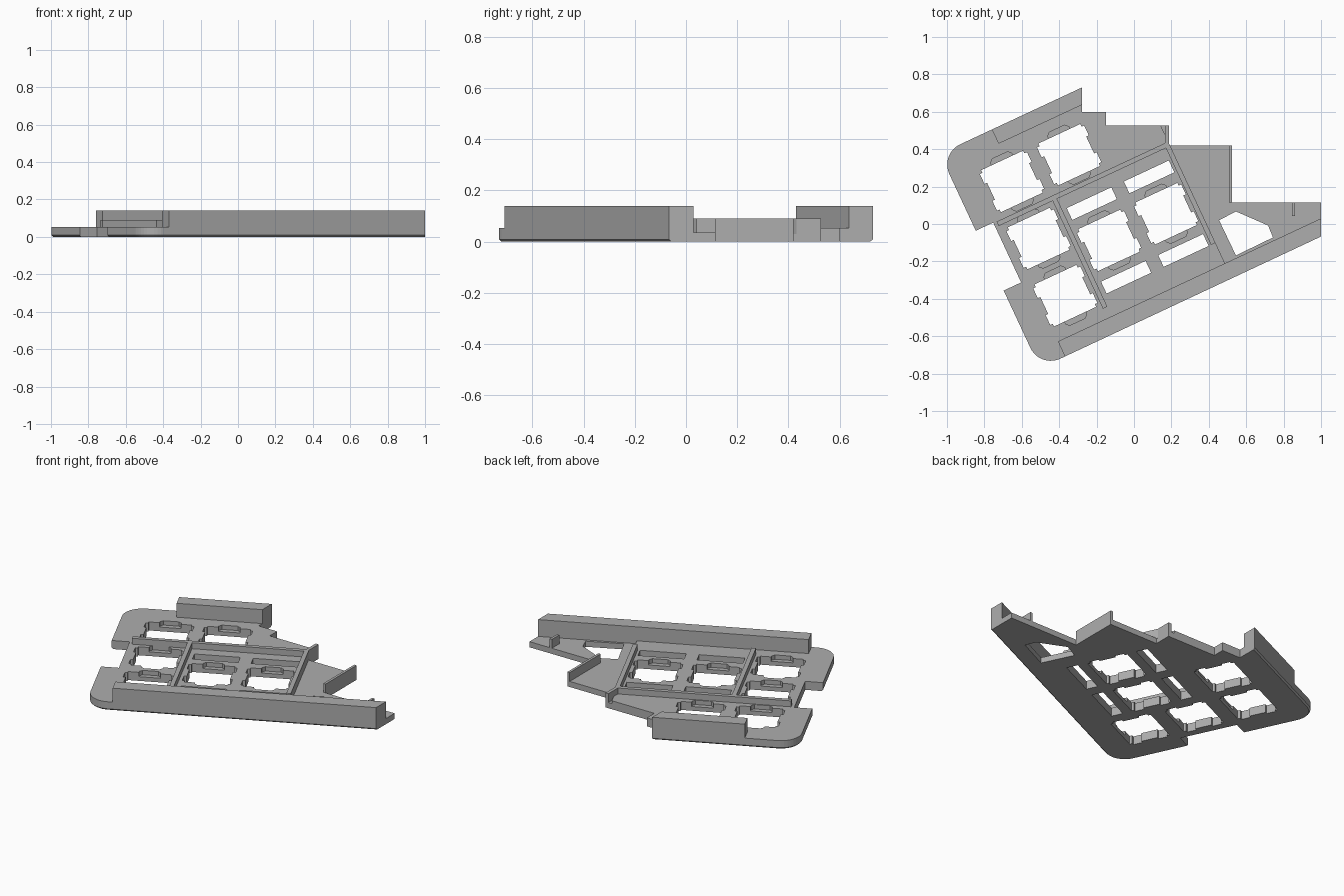
import bpy, bmesh, math

if "Cube" in bpy.data.objects:
    bpy.data.objects.remove(bpy.data.objects["Cube"])

ANG = math.radians(25)
C, S = math.cos(ANG), math.sin(ANG)
PLATE, THIN, RIB, RAIL = 0.053, 0.035, 0.09, 0.14

grey = bpy.data.materials.new("plain grey")
grey.diffuse_color = (0.42, 0.42, 0.42, 1)
grey.use_nodes = True
grey.node_tree.nodes["Principled BSDF"].inputs["Base Color"].default_value = grey.diffuse_color


def P(u, v):
    """Tilted key-grid coordinates to world x, y."""
    return (C * u - S * v, S * u + C * v)


def local(x, y):
    return (C * x + S * y, -S * x + C * y)


def rect(u0, u1, v0, v1):
    return [P(u0, v0), P(u1, v0), P(u1, v1), P(u0, v1)]


def prisms(name, shapes, z0, z1):
    """Extrude one or several outlines into a single object."""
    bm = bmesh.new()
    for pts in shapes:
        f = bm.faces.new([bm.verts.new((x, y, z0)) for x, y in pts])
        r = bmesh.ops.extrude_face_region(bm, geom=[f])
        for v in r["geom"]:
            if isinstance(v, bmesh.types.BMVert):
                v.co.z = z1
    bmesh.ops.recalc_face_normals(bm, faces=bm.faces)
    me = bpy.data.meshes.new(name)
    bm.to_mesh(me)
    bm.free()
    me.materials.append(grey)
    ob = bpy.data.objects.new(name, me)
    bpy.context.collection.objects.link(ob)
    return ob


def cut(target, shapes, z0, z1):
    cutter = prisms("cutter", shapes, z0, z1)
    cutter.hide_render = True
    m = target.modifiers.new("cut", 'BOOLEAN')
    m.operation, m.solver, m.object = 'DIFFERENCE', 'EXACT', cutter
    bpy.context.view_layer.objects.active = target
    bpy.ops.object.modifier_apply(modifier=m.name)
    bpy.data.objects.remove(cutter)


def arc(u, v, r, a0, a1, n=10):
    return [P(u + r * math.cos(math.radians(a0 + (a1 - a0) * i / n)),
              v + r * math.sin(math.radians(a0 + (a1 - a0) * i / n))) for i in range(n + 1)]


# Base plate: stepped right side, rounded left corners, notch in the left edge
outline = [(-0.278, 0.73), (-0.278, 0.60), (-0.15, 0.60), (-0.15, 0.527),
           (0.187, 0.527), (0.187, 0.42), (0.524, 0.42), (0.524, 0.115),
           (1.0, 0.115), (1.0, -0.067)]
outline += arc(-0.662, -0.366, 0.12, 270, 180)
outline += [P(-0.782, -0.028), P(-0.679, -0.028), P(-0.679, 0.325), P(-0.782, 0.325)]
outline += arc(-0.662, 0.659, 0.12, 180, 90)
plate = prisms("base_plate", [outline], 0, PLATE)

# Small chamfer along the outer bottom edges
bm = bmesh.new()
bm.from_mesh(plate.data)
edges = []
for e in bm.edges:
    a, b = e.verts
    if a.co.z < 0.001 and b.co.z < 0.001:
        (ua, va), (ub, vb) = local(a.co.x, a.co.y), local(b.co.x, b.co.y)
        if (va < -0.47 and vb < -0.47) or (va > 0.77 and vb > 0.77) or (ua < -0.66 and ub < -0.66 and (
                min(va, vb) < -0.35 or max(va, vb) > 0.65)):
            edges.append(e)
bmesh.ops.bevel(bm, geom=edges, offset=0.009, segments=1, affect='EDGES')
bm.to_mesh(plate.data)
bm.free()

# Thinner right-hand area
cut(plate, [rect(0.352, 1.4, -0.41, 0.9)], THIN, 0.3)

# Switch openings with clip notches on the u sides
centres = [(-0.495, 0.482), (-0.158, 0.482), (-0.495, 0.145), (-0.495, -0.192),
           (-0.158, -0.023), (0.179, -0.023)]
H, W, N0, N1 = 0.124, 0.139, 0.050, 0.108
quarter = [(H, H), (H, N1), (W, N1), (W, N0), (H, N0)]
key = quarter + [(u, -v) for u, v in reversed(quarter)]
key += [(-u, -v) for u, v in quarter] + [(-u, v) for u, v in reversed(quarter)]
cut(plate, [[P(cu + u, cv + v) for u, v in key] for cu, cv in centres], -0.1, 0.3)

# Clip recesses in the top face at both v sides of each opening
pocket = [(-0.062, 0.11), (0.062, 0.11), (0.062, 0.137), (0.045, 0.154), (-0.045, 0.154), (-0.062, 0.137)]
cut(plate, [[P(cu + u, cv + s * v) for u, v in pocket]
            for cu, cv in centres for s in (1, -1)], 0.026, 0.3)

# Slots above and below the middle pair, and the thumb opening
slots = [rect(u0, u1, v0, v0 + 0.07) for u0, u1 in ((-0.29, -0.027), (0.047, 0.312))
         for v0 in (0.159, -0.275)]
thumb = [(0.545, 0.067), (0.717, -0.008), (0.743, -0.072), (0.545, -0.168), (0.455, 0.02)]
cut(plate, slots + [thumb], -0.1, 0.3)

# Tall rails on the long front edge and the short back edge
prisms("front_rail", [[P(-0.634, -0.486), (1, -0.067), (1, 0.03), P(-0.634, -0.397)]], 0.03, RAIL)
prisms("back_rail", [[P(-0.475, 0.779), P(-0.475, 0.695), (-0.278, 0.637), (-0.278, 0.73)]], 0.03, RAIL)

# Low ribs framing the key fields
prisms("long_rib", [rect(-0.66, 0.352, 0.296, 0.322)], 0.03, RIB)
prisms("left_rib", [rect(-0.342, -0.316, -0.34, 0.296)], 0.03, RIB)
prisms("right_rib", [rect(0.326, 0.352, -0.275, 0.296)], 0.03, RIB)

# Thin walls on the stepped side
for name, x0, x1, y0, y1 in (("step_wall", 0.508, 0.524, 0.115, 0.42),
                             ("corner_wall", 0.167, 0.187, 0.42, 0.527),
                             ("end_wall", 0.845, 0.86, 0.042, 0.115)):
    prisms(name, [[(x0, y0), (x1, y0), (x1, y1), (x0, y1)]], 0.025, RIB)
